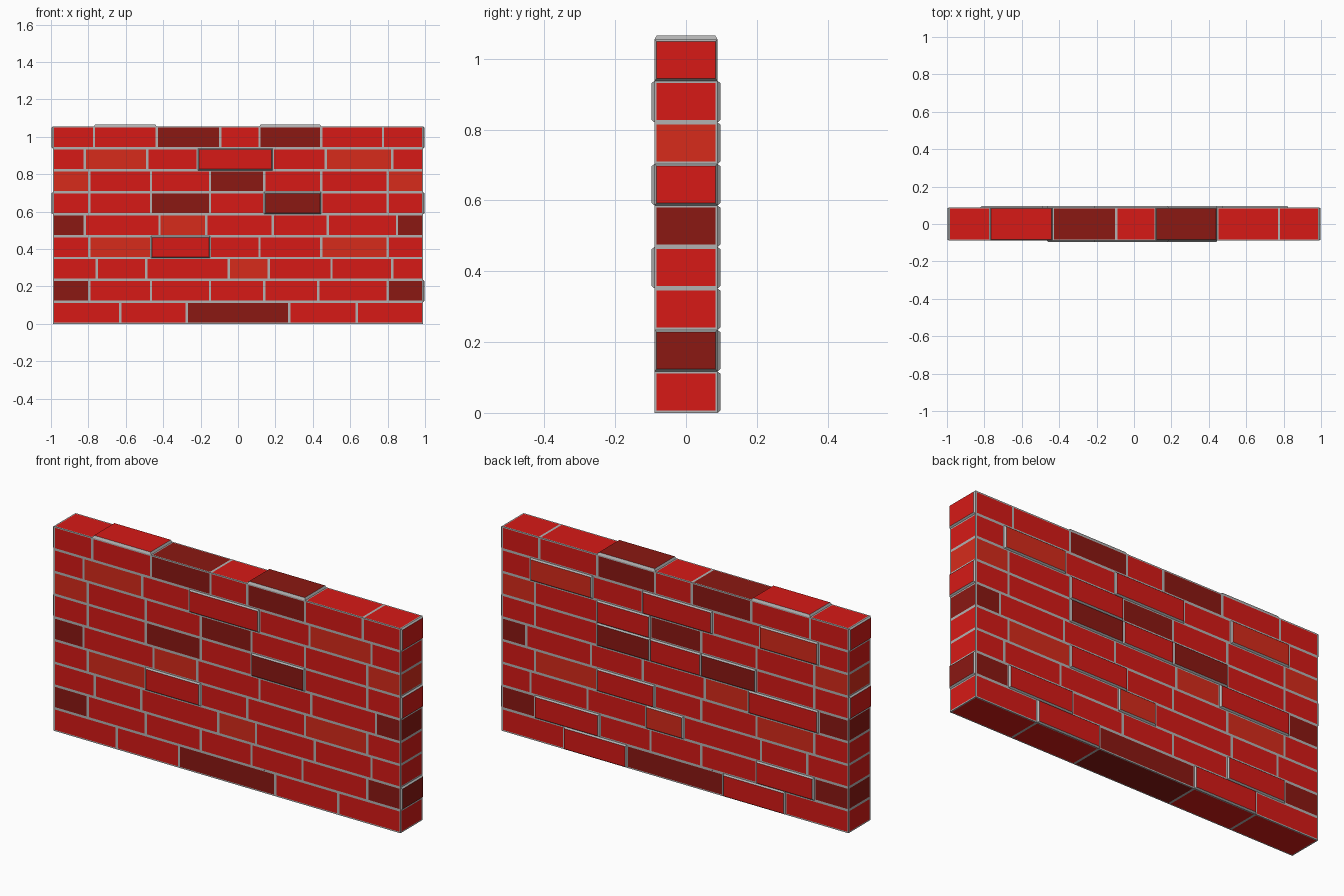
import bpy, bmesh
from mathutils import Vector

if "Cube" in bpy.data.objects:
    bpy.data.objects.remove(bpy.data.objects["Cube"])

# Materials
def material(name, rgb):
    m = bpy.data.materials.new(name)
    m.diffuse_color = (*rgb, 1)
    m.use_nodes = True
    m.node_tree.nodes["Principled BSDF"].inputs["Base Color"].default_value = m.diffuse_color
    return m

mats = [material("mortar", (0.45, 0.45, 0.45)),
        material("brick_red", (0.68, 0.010, 0.008)),
        material("brick_orange", (0.68, 0.024, 0.011)),
        material("brick_dark", (0.26, 0.009, 0.006))]
SLOT = {"R": 1, "O": 2, "D": 3}

END, DEPTH, HEIGHT = 0.99, 0.089, 1.055
RISE, JOINT = 0.008, 0.009

# Courses, bottom to top: joint positions, brick colours, bricks raised on front / back / top, raised ends
courses = [
    ([-.63, -.275, .275, .635], "RRDRR", [], [1, 3], [], ""),
    ([-.795, -.465, -.15, .14, .43, .80], "DRRRRRD", [], [1, 5], [], "R"),
    ([-.755, -.49, -.05, .165, .50, .825], "RRRORRR", [], [3], [], ""),
    ([-.795, -.465, -.15, .115, .445, .80], "RORRROR", [2], [4], [], ""),
    ([-.82, -.42, -.17, .185, .48, .85], "DRORRRD", [], [1], [], ""),
    ([-.795, -.465, -.15, .14, .445, .80], "RRDRDRR", [4], [2, 3, 4], [], "LR"),
    ([-.795, -.465, -.15, .14, .445, .80], "ORRDRRO", [], [4], [], ""),
    ([-.82, -.485, -.215, .185, .47, .825], "RORRROR", [3], [1, 3, 5], [], ""),
    ([-.77, -.435, -.095, .115, .445, .775], "RRDRDRR", [], [], [1, 4], "LR"),
]

def panel(bm, origin, u, v, slot, rise):
    """Mortar-framed brick face; u x v points outward, rise lifts the brick face."""
    o, u, v = Vector(origin), Vector(u), Vector(v)
    face = bm.faces.new([bm.verts.new(p) for p in (o, o + u, o + u + v, o + v)])
    face.normal_update()
    bmesh.ops.inset_individual(bm, faces=[face], thickness=JOINT, depth=rise)
    face.material_index = slot

step = HEIGHT / len(courses)
for row, (joints, colours, front, back, top, ends) in enumerate(courses):
    bm = bmesh.new()
    z, last = row * step, len(colours) - 1
    xs = [-END] + joints + [END]
    for i, c in enumerate(colours):
        x0, x1, s = xs[i], xs[i + 1], SLOT[c]
        w, d, h = (x1 - x0, 0, 0), (0, 2 * DEPTH, 0), (0, 0, step)
        panel(bm, (x0, -DEPTH, z), w, h, s, RISE if i in front else 0)
        panel(bm, (x1, DEPTH, z), (x0 - x1, 0, 0), h, s, RISE if i in back else 0)
        if i == 0:
            panel(bm, (x0, DEPTH, z), (0, -2 * DEPTH, 0), h, s, RISE if "L" in ends else 0)
        if i == last:
            panel(bm, (x1, -DEPTH, z), d, h, s, RISE if "R" in ends else 0)
        if row == len(courses) - 1:
            panel(bm, (x0, -DEPTH, HEIGHT), w, d, s, 0.011 if i in top else 0)
        if row == 0:
            panel(bm, (x0, DEPTH, 0), w, (0, -2 * DEPTH, 0), s, 0)
    bmesh.ops.remove_doubles(bm, verts=bm.verts, dist=0.0005)
    name = f"brick_course_{row + 1}"
    me = bpy.data.meshes.new(name)
    bm.to_mesh(me)
    bm.free()
    for m in mats:
        me.materials.append(m)
    bpy.context.collection.objects.link(bpy.data.objects.new(name, me))
